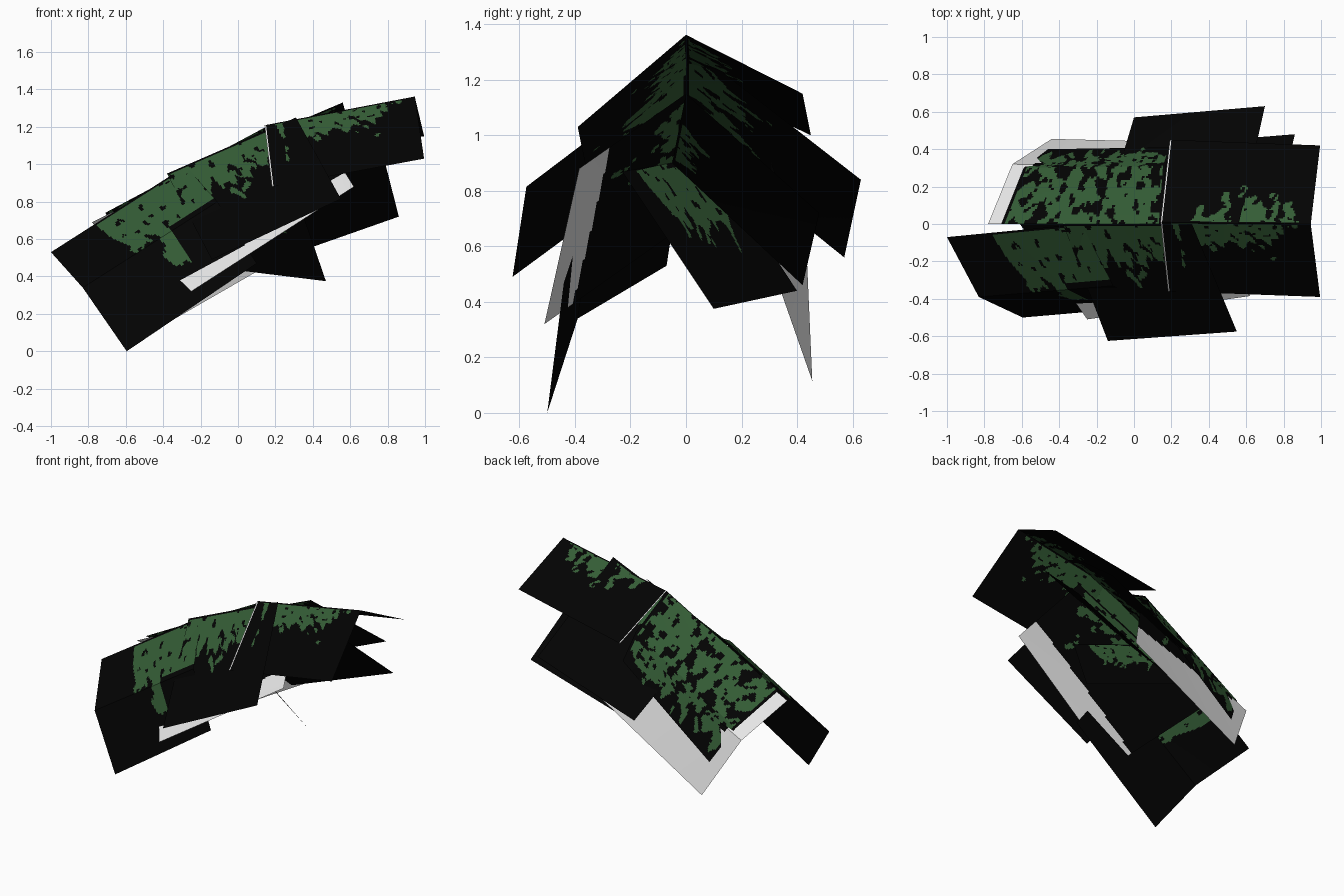
import bpy
from mathutils import Vector, noise

if "Cube" in bpy.data.objects:
    bpy.data.objects.remove(bpy.data.objects["Cube"])


def mat(name, rgb):
    m = bpy.data.materials.new(name)
    m.diffuse_color = (*rgb, 1)
    m.use_nodes = True
    m.node_tree.nodes["Principled BSDF"].inputs["Base Color"].default_value = m.diffuse_color
    return m


BLACK = mat("black", (0.0008, 0.0008, 0.0008))
GREEN = mat("leaf_green", (0.034, 0.108, 0.036))
PALE = mat("pale_grey", (0.8, 0.8, 0.8))


def along(pts, t):
    """Point at fraction t on a polyline."""
    k = len(pts) - 1
    i = min(int(t * k), k - 1)
    return Vector(pts[i]).lerp(Vector(pts[i + 1]), t * k - i)


def card(name, left, right, base=BLACK, rule=None):
    """Card between two edges listed ridge to hem; rule(u, v): 0 black, 1 green, 2 pale."""
    nu, nv = (100, 60) if rule else (1, len(left) - 1)
    verts = [along(left, j / nv).lerp(along(right, j / nv), i / nu)
             for j in range(nv + 1) for i in range(nu + 1)]
    w = nu + 1
    faces = [(j * w + i, (j + 1) * w + i, (j + 1) * w + i + 1, j * w + i + 1)
             for j in range(nv) for i in range(nu)]
    me = bpy.data.meshes.new(name)
    me.from_pydata(verts, [], faces)
    for m in ((BLACK, GREEN, PALE) if rule else (base,)):
        me.materials.append(m)
    if rule:
        for n, p in enumerate(me.polygons):
            u, v = (n % nu + 0.5) / nu, (n // nu + 0.5) / nv
            p.material_index = int(rule(u, v))
    ob = bpy.data.objects.new(name, me)
    bpy.context.collection.objects.link(ob)


def fringe(u0, u1, depth, seed, rag=0.34):
    """Ragged leaf fringe hanging from the ridge edge."""
    def rule(u, v):
        if not u0 < u < u1:
            return False
        n = noise.noise((u * 11 + v * 3, v * 4, seed))
        n += 0.8 * noise.noise((u * 24 - v * 6, v * 9, seed + 3))
        m = noise.noise((u * 22, v * 14, seed + 7))
        fade = min(1, (u - u0) * 10, (u1 - u) * 10)
        return 0.01 < v < (depth(u) + rag * n) * fade and m > -0.38
    return rule


def thicket(u, v):
    """Dense leaves with gaps, ragged at the hem."""
    m = noise.noise((u * 15, v * 9, 3.3)) + 0.6 * noise.noise((u * 30, v * 20, 8.1))
    hem = 0.85 + 0.3 * noise.noise((u * 16, v * 3, 1.7))
    return v < hem and m > -0.14 and 0.02 < u < 0.98


lower_leaves = fringe(0.3, 1.1, lambda u: 1.75 * (u - 0.22), 4.1)
inner_leaves = fringe(0.45, 0.95, lambda u: 0.3, 3.7)


def pale_hem(u, v):
    """Pale hem strip under a black upper part with some leaves."""
    return 2 if v > 0.8 - 0.09 * u else inner_leaves(u, v)


def pale_border(u, v):
    """Pale outer end and hem around a black upper part with some leaves."""
    return 2 if v > 0.5 + 0.25 * u or u < 0.13 else inner_leaves(u, v)


# Upper end cards either side of the ridge
ridge_l, ridge_r = (0.15, 0.01, 1.21), (0.945, 0, 1.362)
card("upper_front_card", [ridge_l, (0.19, -0.36, 0.88)], [ridge_r, (0.995, -0.39, 1.03)],
     rule=fringe(0.06, 0.93, lambda u: 0.7 if u < 0.24 else 0.4 - 0.26 * u, 1.2))
card("upper_back_card", [ridge_l, (0.2, 0.45, 1.0)], [ridge_r, (0.995, 0.42, 1.15)],
     rule=fringe(0.18, 0.94, lambda u: 0.18, 5.4, 0.36))

# Thin pale edges on the upper cards
card("pale_edge_front", [(0.142, 0.01, 1.21), (0.182, -0.36, 0.88)],
     [ridge_l, (0.19, -0.36, 0.88)], PALE)
card("pale_edge_back", [(0.142, 0.01, 1.21), (0.192, 0.45, 1.0)],
     [ridge_l, (0.2, 0.45, 1.0)], PALE)

# Middle cards with the widest spread
card("middle_front_card", [(-0.38, 0, 0.95), (-0.14, -0.625, 0.49)],
     [(0.31, 0, 1.25), (0.55, -0.575, 0.815)],
     rule=fringe(-0.1, 0.9, lambda u: 0.38 - 0.08 * u, 2.6, 0.28))
card("middle_back_card", [(-0.17, 0, 1.02), (0, 0.57, 0.56)],
     [(0.56, 0, 1.33), (0.7, 0.63, 0.84)],
     rule=fringe(0.05, 0.95, lambda u: 0.3, 9.6))

# Bent lower cards
card("lower_front_card", [(-1, -0.07, 0.53), (-0.83, -0.39, 0.34), (-0.595, -0.5, 0)],
     [(-0.28, 0, 0.99), (-0.11, -0.33, 0.80), (0.1, -0.44, 0.47)],
     rule=lambda u, v: lower_leaves(u, v) and (v < 0.45 or u < 0.66 and v < 0.76))
card("lower_back_card", [(-0.71, 0, 0.74), (-0.59, 0.3, 0.56), (-0.46, 0.4, 0.33)],
     [(0.15, 0, 1.2), (0.17, 0.31, 1.03), (0.2, 0.41, 0.86)], rule=thicket)

# Inner cards under the ridge
card("inner_back_card", [(0, -0.05, 0.9), (0.12, 0.42, 0.46)],
     [(0.75, 0, 1.15), (0.86, 0.48, 0.72)],
     rule=fringe(0.05, 0.6, lambda u: 0.15, 6.6, 0.15))
card("inner_cross_card", [(-0.23, 0.07, 0.94), (-0.06, 0.4, 0.44)],
     [(0.3, -0.23, 0.87), (0.47, 0.1, 0.375)],
     rule=fringe(0.0, 0.85, lambda u: 0.45, 7.9))

# Lining cards with pale hems on both sides
card("lining_front_card", [(-0.61, 0, 0.68), (-0.25, -0.51, 0.32)],
     [(0.45, 0, 1.15), (0.62, -0.385, 0.88)], rule=pale_hem)
card("lining_back_card", [(-0.78, 0, 0.69), (-0.65, 0.32, 0.5), (-0.44, 0.455, 0.115)],
     [(0.1, 0, 1.13), (0.2, 0.3, 0.92), (0.35, 0.435, 0.57)], rule=pale_border)
